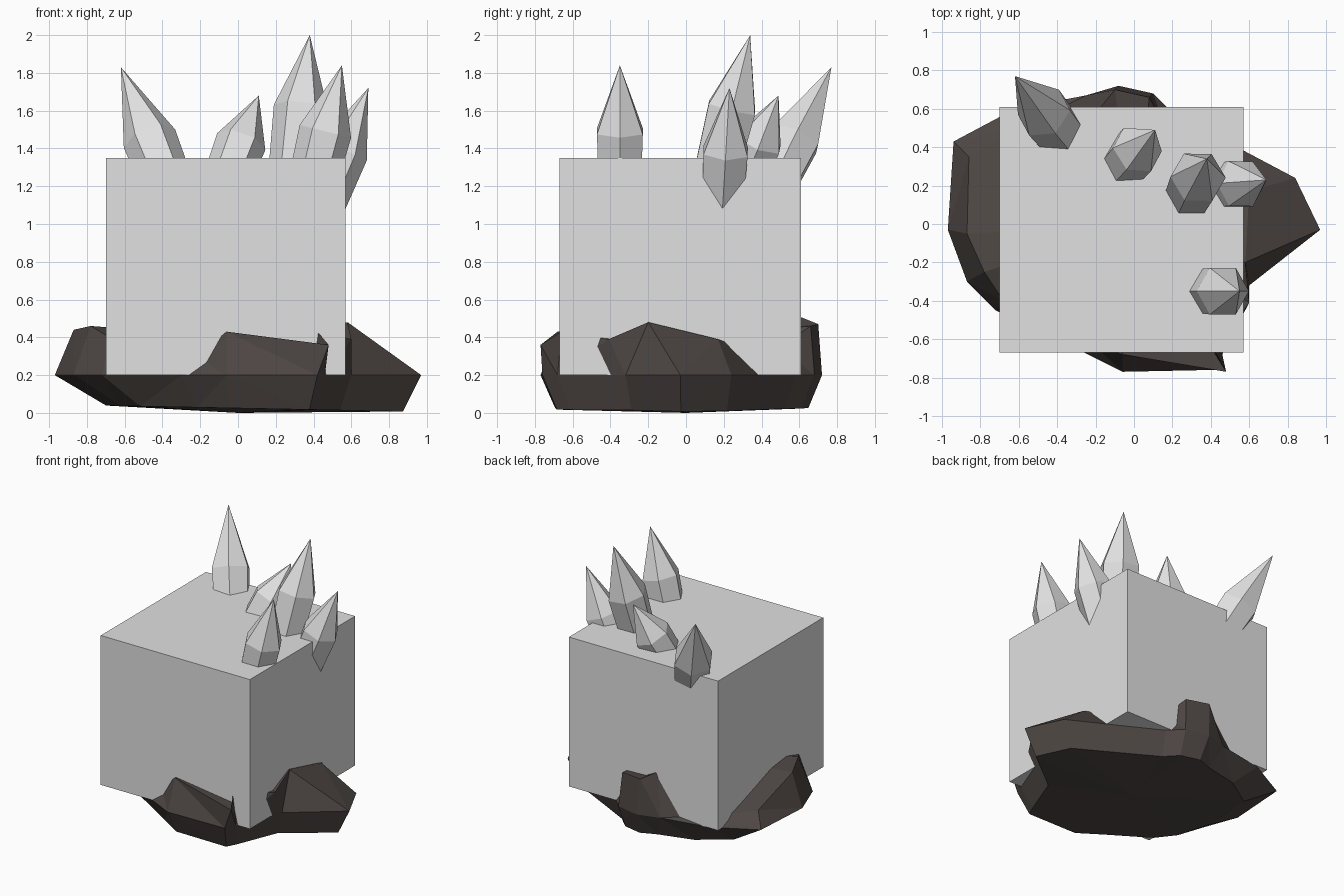
import bpy
import bmesh
from math import cos, sin, tau
from mathutils import Vector

default = bpy.data.objects.get("Cube")
if default:
    bpy.data.objects.remove(default, do_unlink=True)


def make_material(name, rgb):
    mat = bpy.data.materials.new(name)
    mat.use_nodes = True
    color = (*rgb, 1.0)
    mat.diffuse_color = color
    mat.node_tree.nodes["Principled BSDF"].inputs["Base Color"].default_value = color
    return mat


def finish(bm, name, mat):
    bmesh.ops.recalc_face_normals(bm, faces=bm.faces[:])
    mesh = bpy.data.meshes.new(name)
    bm.to_mesh(mesh)
    bm.free()
    mesh.materials.append(mat)
    obj = bpy.data.objects.new(name, mesh)
    bpy.context.scene.collection.objects.link(obj)
    return obj


def loft(name, rings, bottom, top, mat):
    """Skin a stack of matching rings and close both ends with a fan."""
    bm = bmesh.new()
    loops = [[bm.verts.new(p) for p in ring] for ring in rings]
    count = len(loops[0])
    ends = ((bm.verts.new(bottom), loops[0]), (bm.verts.new(top), loops[-1]))
    for i in range(count):
        j = (i + 1) % count
        for low, high in zip(loops, loops[1:]):
            bm.faces.new((low[i], low[j], high[j], high[i]))
        for tip, loop in ends:
            bm.faces.new((tip, loop[i], loop[j]))
    return finish(bm, name, mat)


def triangulate(obj):
    bm = bmesh.new()
    bm.from_mesh(obj.data)
    bmesh.ops.triangulate(bm, faces=bm.faces[:])
    bm.to_mesh(obj.data)
    bm.free()


def crystal(name, apex, lean, radius, point_length, mat):
    """Leaning six-sided prism with a pointed end, sunk into the block."""
    axis = Vector((*lean, 1)).normalized()
    turn = Vector((0, 0, 1)).rotation_difference(axis)
    apex = Vector(apex)
    shoulder = apex - axis * point_length
    base = shoulder - axis * 0.4

    def ring(center, r):
        return [center + turn @ Vector((r * cos(tau * k / 6), r * sin(tau * k / 6), 0))
                for k in range(6)]

    loft(name, [ring(base, radius * 0.9), ring(shoulder, radius)], base, apex, mat)


stone = make_material("pale grey stone", (0.75, 0.75, 0.75))
dark_rock = make_material("dark brown rock", (0.075, 0.062, 0.057))

# Main block
bm = bmesh.new()
bmesh.ops.create_cube(bm, size=1)
bmesh.ops.scale(bm, vec=(1.27, 1.28, 1.15), verts=bm.verts[:])
bmesh.ops.translate(bm, vec=(-0.065, -0.03, 0.775), verts=bm.verts[:])
finish(bm, "stone_block", stone)

# Rock base: waist outline and upper rim, counter-clockwise
waist = [(0.97, -0.03), (0.84, 0.24), (0.5, 0.42), (0.2, 0.58), (0.1, 0.68),
         (-0.08, 0.72), (-0.25, 0.67), (-0.62, 0.6), (-0.94, 0.43), (-0.97, -0.03),
         (-0.87, -0.3), (-0.72, -0.45), (-0.3, -0.65), (-0.06, -0.77), (0.42, -0.76),
         (0.46, -0.68), (0.6, -0.32)]
rim = [(0.58, -0.2, 0.48), (0.6, 0.17, 0.39), (0.4, 0.4, 0.3), (0.16, 0.5, 0.35),
       (0.08, 0.66, 0.46), (-0.1, 0.7, 0.47), (-0.18, 0.6, 0.51), (-0.6, 0.5, 0.25),
       (-0.86, 0.35, 0.3), (-0.87, -0.05, 0.44), (-0.78, -0.25, 0.46),
       (-0.68, -0.4, 0.4), (-0.22, -0.62, 0.3), (-0.06, -0.68, 0.43),
       (0.48, -0.77, 0.36), (0.42, -0.66, 0.43), (0.6, -0.41, 0.39)]
sole = []
for x, y in waist:
    sx = x * (0.72 if x < 0 else 0.9)
    sole.append((sx, y * 0.9, 0.025 - 0.02 * sx))
rock = loft("rock_base", [sole, [(x, y, 0.2) for x, y in waist], rim],
            (0, 0, 0), (0, 0, 0.4), dark_rock)
triangulate(rock)

# Crystals: name, apex, lean, radius, point length
crystals = [
    ("back_right_crystal", (-0.62, 0.77, 1.83), (-0.4, 0.5), 0.145, 0.45),
    ("tall_crystal", (0.38, 0.34, 2.0), (0.12, 0.25), 0.145, 0.4),
    ("short_crystal", (0.11, 0.49, 1.68), (0.38, 0.42), 0.135, 0.28),
    ("left_edge_crystal", (0.69, 0.23, 1.72), (0.4, 0.06), 0.135, 0.36),
    ("front_crystal", (0.55, -0.35, 1.84), (0.25, 0), 0.14, 0.36),
]
for name, apex, lean, radius, point_length in crystals:
    crystal(name, apex, lean, radius, point_length, stone)
